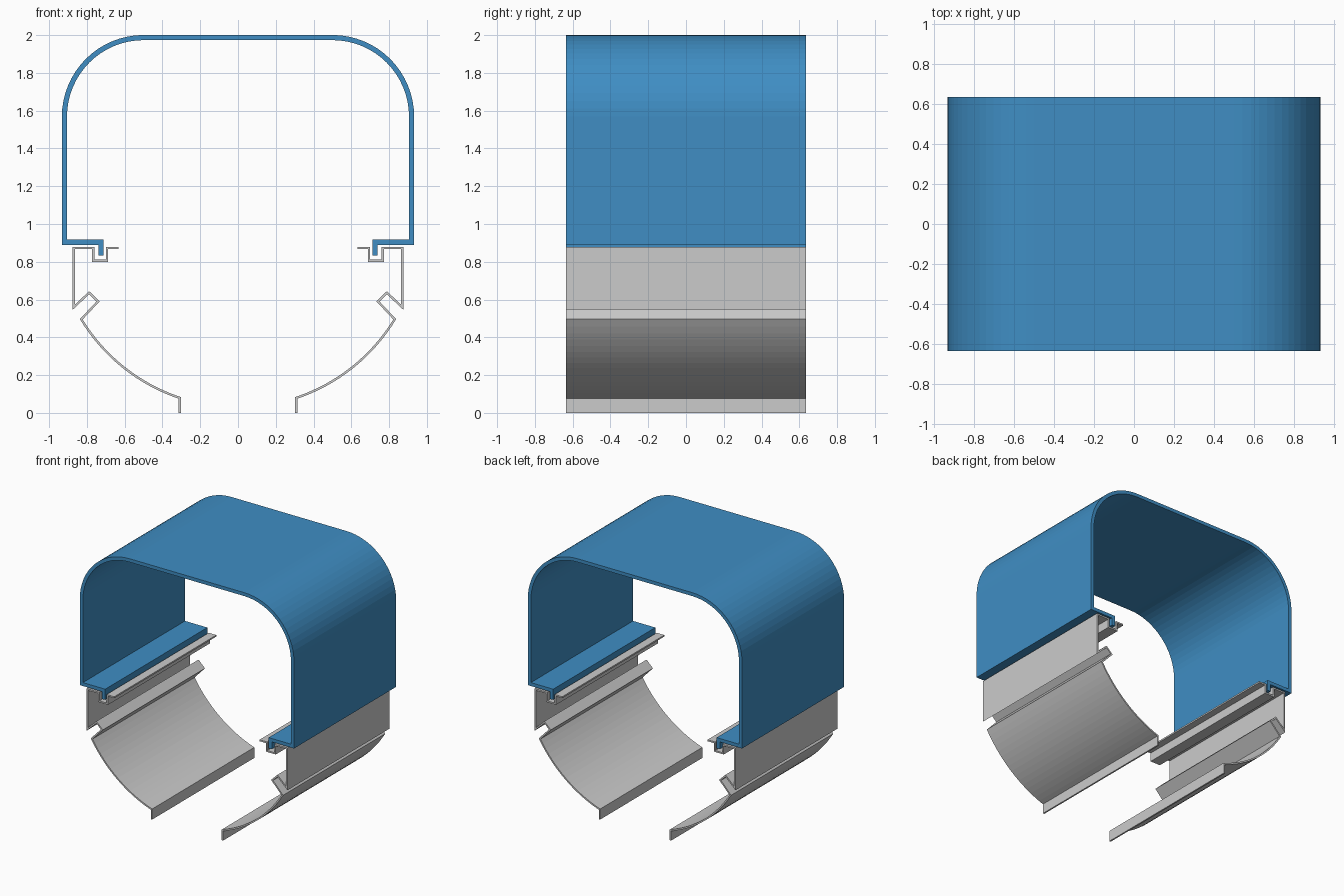
import bpy, bmesh, math
from mathutils import Vector

if "Cube" in bpy.data.objects:
    bpy.data.objects.remove(bpy.data.objects["Cube"])

HALF_LEN = 0.635


def arc(cx, cz, r, a0, a1, n):
    """Points on an arc in the x-z plane, angles in degrees."""
    pts = []
    for i in range(n + 1):
        a = math.radians(a0 + (a1 - a0) * i / n)
        pts.append((cx + r * math.cos(a), cz + r * math.sin(a)))
    return pts


def offset(path, d):
    """Mitred offset of an open path to its left by d."""
    p = [Vector(q) for q in path]
    normals = []
    for a, b in zip(p, p[1:]):
        t = (b - a).normalized()
        normals.append(Vector((-t.y, t.x)))
    out = []
    for i, q in enumerate(p):
        n0 = normals[max(i - 1, 0)]
        n1 = normals[min(i, len(normals) - 1)]
        out.append(q + (n0 + n1) * (d / (1 + n0.dot(n1))))
    return out


def bent_sheet(name, path, thickness):
    """Bend a sheet along a path and extrude it along y."""
    left = offset(path, thickness / 2)
    right = offset(path, -thickness / 2)
    bm = bmesh.new()
    rings = []
    for l, r in zip(left, right):
        rings.append([bm.verts.new((q.x, y, q.y)) for q, y in
                      ((l, -HALF_LEN), (r, -HALF_LEN), (r, HALF_LEN), (l, HALF_LEN))])
    for a, b in zip(rings, rings[1:]):
        for i in range(4):
            j = (i + 1) % 4
            bm.faces.new((a[i], a[j], b[j], b[i]))
    bm.faces.new(rings[0])
    bm.faces.new(rings[-1])
    bmesh.ops.recalc_face_normals(bm, faces=bm.faces)
    me = bpy.data.meshes.new(name)
    bm.to_mesh(me)
    bm.free()
    ob = bpy.data.objects.new(name, me)
    bpy.context.collection.objects.link(ob)
    return ob


def mirrored(path):
    return [(-x, z) for x, z in path]


# Blue cover: hook, flange, wall and rounded shoulder, mirrored to the other side
half = [(0.725, 0.833), (0.725, 0.9035), (0.919, 0.9035)]
half += arc(0.5, 1.568, 0.419, 0, 90, 16)
cover = bent_sheet("upper_cover", half + mirrored(half)[::-1], 0.027)
blue = bpy.data.materials.new("blue")
blue.diffuse_color = (0.05, 0.27, 0.55, 1)
blue.use_nodes = True
blue.node_tree.nodes["Principled BSDF"].inputs["Base Color"].default_value = blue.diffuse_color
cover.data.materials.append(blue)

# Grey side rails: lip, trough, wall, angled notch, curved underside, bottom lip
rail = [(0.633, 0.873), (0.693, 0.873), (0.693, 0.806), (0.767, 0.806),
        (0.767, 0.873), (0.869, 0.873), (0.869, 0.56), (0.788, 0.636),
        (0.741, 0.590)]
rail += arc(0, 1.0, 0.971, -31.3, -71.45, 16)
rail.append((rail[-1][0], 0.0))
bent_sheet("right_rail", rail, 0.012)
bent_sheet("left_rail", mirrored(rail), 0.012)
